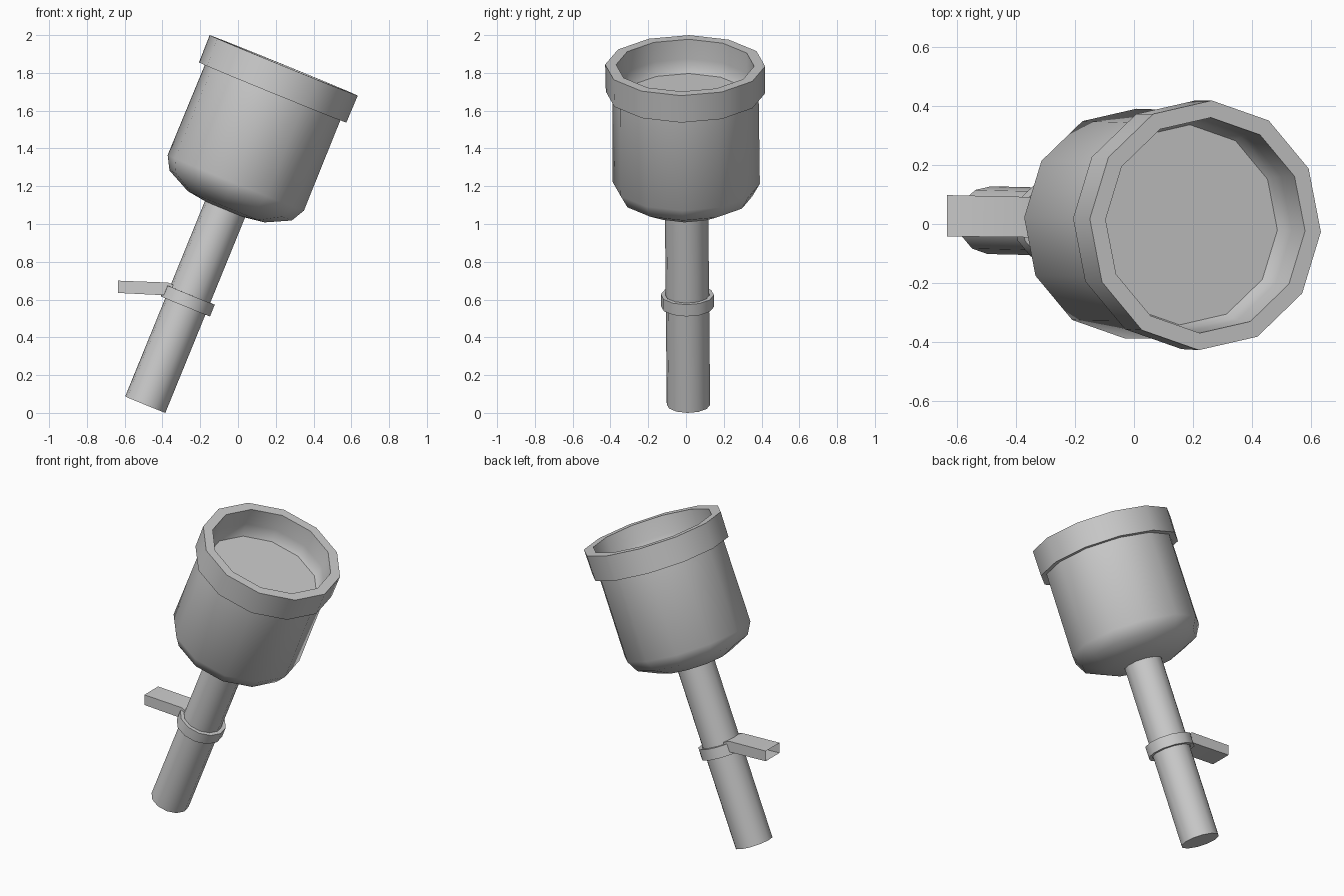
import bpy, bmesh
from math import radians, sin, cos, tau
from mathutils import Matrix, Vector

if "Cube" in bpy.data.objects:
    bpy.data.objects.remove(bpy.data.objects["Cube"])

SIDES = 12
# Shared tilted axis: local z runs up the tool, origin at the foot of the shaft
TILT = (Matrix.Translation((-0.491, 0.013, 0.0435))
        @ Matrix.Rotation(radians(22.2), 4, 'Y')
        @ Matrix.Rotation(0.009, 4, 'X'))


def finish(name, bm, fix_normals=True):
    if fix_normals:
        bmesh.ops.recalc_face_normals(bm, faces=bm.faces[:])
    mesh = bpy.data.meshes.new(name)
    bm.to_mesh(mesh)
    bm.free()
    ob = bpy.data.objects.new(name, mesh)
    bpy.context.collection.objects.link(ob)
    bpy.ops.object.select_all(action='DESELECT')
    ob.select_set(True)
    bpy.context.view_layer.objects.active = ob
    bpy.ops.object.shade_smooth_by_angle(angle=radians(38))
    return ob


def lathe(name, profile, closed=False, turn=-3):
    """Spin (radius, height) points round the tilted axis."""
    bm = bmesh.new()
    rings = []
    for r, z in profile:
        angles = [radians(turn) + tau * i / SIDES for i in range(SIDES)]
        rings.append([bm.verts.new(TILT @ Vector((r * cos(a), r * sin(a), z)))
                      for a in angles])
    pairs = list(zip(rings, rings[1:]))
    if closed:
        pairs.append((rings[-1], rings[0]))
    else:
        bm.faces.new(rings[0][::-1])
        bm.faces.new(rings[-1])
    for a, b in pairs:
        for i in range(SIDES):
            j = (i + 1) % SIDES
            bm.faces.new((a[i], a[j], b[j], b[i]))
    return finish(name, bm)


# Round shaft
lathe("shaft", [(0.115, 0), (0.115, 1.14)])

# Cup: rounded base, straight wall, thick rim, recessed floor
lathe("cup", [(0.10, 1.115), (0.22, 1.132), (0.35, 1.196), (0.39, 1.268),
              (0.388, 1.785), (0.422, 1.785), (0.424, 1.94),
              (0.366, 1.94), (0.362, 1.83), (0.356, 1.785), (0.34, 1.755)])

# Collar band round the shaft
lathe("collar", [(0.141, 0.562), (0.141, 0.629), (0.118, 0.629), (0.118, 0.562)],
      closed=True)

# Side lever reaching out level from the collar, open at its outer end
bm = bmesh.new()
sections = [(-0.635, -0.042, 0.098, 0.635, 0.70),
            (-0.37, -0.045, 0.092, 0.622, 0.69),
            (-0.33, -0.045, 0.092, 0.605, 0.672)]
rings = [[bm.verts.new(p) for p in ((x, y0, z0), (x, y1, z0), (x, y1, z1), (x, y0, z1))]
         for x, y0, y1, z0, z1 in sections]
for a, b in zip(rings, rings[1:]):
    for i in range(4):
        j = (i + 1) % 4
        bm.faces.new((a[i], a[j], b[j], b[i]))
bm.faces.new(rings[-1])
finish("lever", bm)
